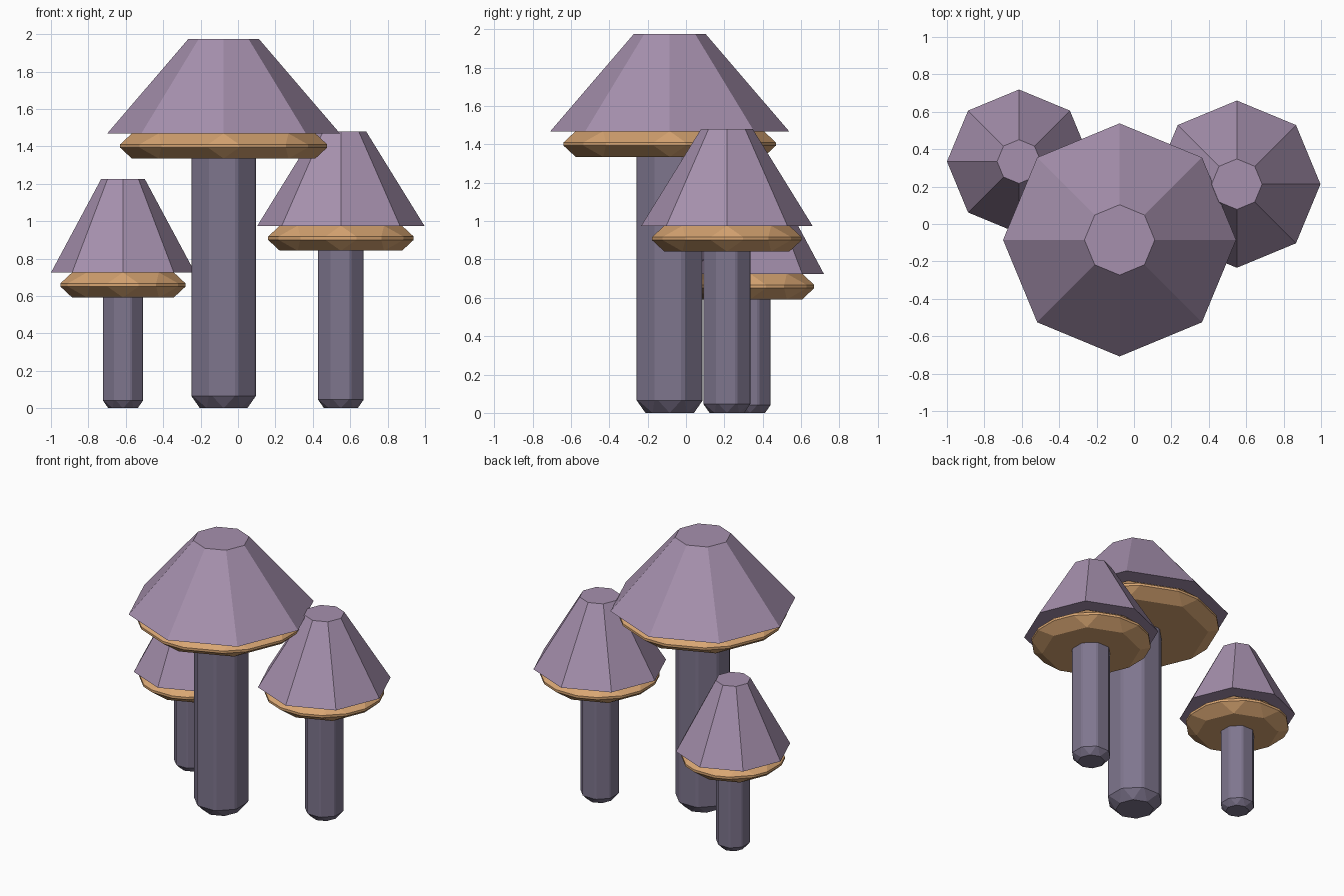
import bpy
import bmesh
from mathutils import Matrix, Vector

cube = bpy.data.objects.get("Cube")
if cube:
    bpy.data.objects.remove(cube, do_unlink=True)


def material(name, color):
    mat = bpy.data.materials.new(name)
    mat.use_nodes = True
    mat.diffuse_color = (*color, 1)
    mat.node_tree.nodes["Principled BSDF"].inputs["Base Color"].default_value = (*color, 1)
    return mat


CAP = material("dusty_purple", (0.38, 0.28, 0.42))
GILLS = material("warm_tan", (0.69, 0.38, 0.17))
STEM = material("grey_violet", (0.21, 0.18, 0.27))


def octagon(name, mat, center, z0, z1, r_low, r_top, bevel=0.0, squash=1.0):
    """Eight-sided solid; squash flattens the height after bevelling."""
    height = (z1 - z0) / squash
    bm = bmesh.new()
    bmesh.ops.create_cone(bm, cap_ends=True, segments=8,
                          radius1=r_low, radius2=r_top, depth=height)
    if bevel:
        bmesh.ops.bevel(bm, geom=bm.verts[:] + bm.edges[:], offset=bevel,
                        offset_type='OFFSET', segments=1, profile=0.5,
                        affect='EDGES', clamp_overlap=True)
    bmesh.ops.scale(bm, vec=Vector((1, 1, squash)), verts=bm.verts)
    bmesh.ops.recalc_face_normals(bm, faces=bm.faces)
    mesh = bpy.data.meshes.new(name)
    bm.to_mesh(mesh)
    bm.free()
    mesh.materials.append(mat)
    obj = bpy.data.objects.new(name, mesh)
    obj.location = (*center, (z0 + z1) / 2)
    bpy.context.collection.objects.link(obj)
    return obj


def mushroom(prefix, center, cap_z, cap_top, cap_r, tip_r, gill_r, stem_r):
    # tapered cap with a flat tip
    octagon(prefix + "_cap", CAP, center, cap_z, cap_top, cap_r, tip_r)
    # chamfered gill disc under the cap
    octagon(prefix + "_gills", GILLS, center, cap_z - 0.133, cap_z + 0.001,
            gill_r, gill_r, bevel=0.09, squash=0.65)
    # chamfered stem running up into the cap
    octagon(prefix + "_stem", STEM, center, 0, cap_z + 0.03,
            stem_r, stem_r, bevel=stem_r * 0.33)


mushroom("large", (-0.077, -0.085), 1.468, 1.975, 0.623, 0.188, 0.588, 0.197)
mushroom("left", (0.55, 0.213), 0.975, 1.48, 0.447, 0.135, 0.424, 0.14)
mushroom("right", (-0.615, 0.334), 0.725, 1.225, 0.385, 0.117, 0.369, 0.122)
